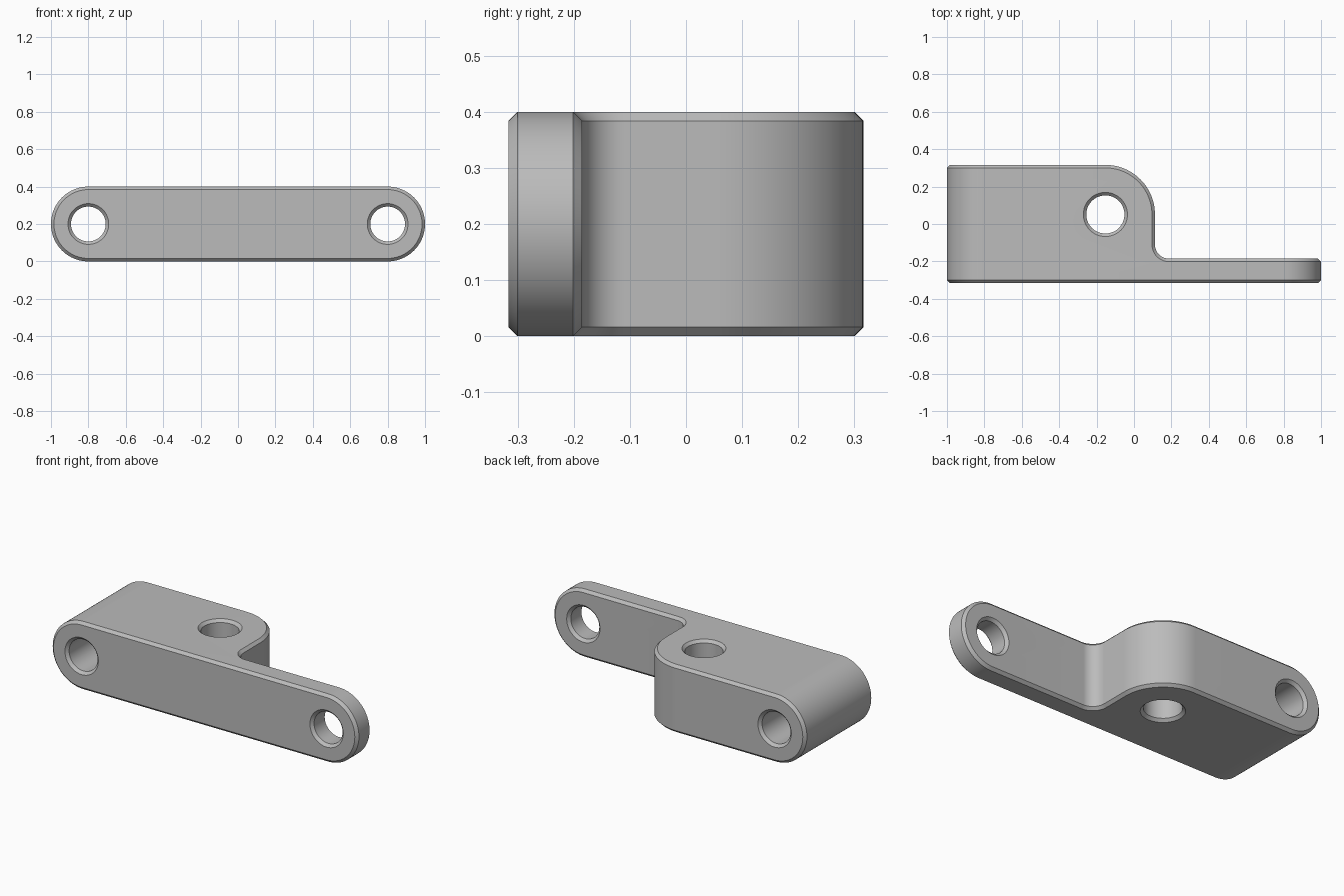
import bpy, bmesh
from math import cos, sin, pi, radians
from mathutils import Vector

if "Cube" in bpy.data.objects:
    bpy.data.objects.remove(bpy.data.objects["Cube"])

HALF_DEPTH, HEIGHT, CHAMFER = 0.316, 0.4, 0.016
PLATE_BACK = -0.185          # rear face of the thin arm
BOSS = Vector((-0.153, 0.051))
BOSS_R = HALF_DEPTH - BOSS.y
FILLET = 0.075
R = HEIGHT / 2

metal = bpy.data.materials.new("satin grey")
metal.use_nodes = True
grey = (0.5, 0.5, 0.5, 1)
metal.diffuse_color = grey
metal.node_tree.nodes["Principled BSDF"].inputs["Base Color"].default_value = grey


def arc(cx, cy, r, start, end, steps):
    angles = [radians(start + (end - start) * i / steps) for i in range(steps + 1)]
    return [(cx + r * cos(a), cy + r * sin(a)) for a in angles]


def prism(name, outline, to_3d, low, high):
    """Extrude a flat outline between two levels along the remaining axis."""
    bm = bmesh.new()
    face = bm.faces.new([bm.verts.new(to_3d(u, v, low)) for u, v in outline])
    shift = Vector(to_3d(0, 0, high)) - Vector(to_3d(0, 0, low))
    side = bmesh.ops.extrude_face_region(bm, geom=[face])["geom"]
    bmesh.ops.translate(bm, vec=shift, verts=[g for g in side if isinstance(g, bmesh.types.BMVert)])
    bmesh.ops.recalc_face_normals(bm, faces=bm.faces)
    mesh = bpy.data.meshes.new(name)
    bm.to_mesh(mesh)
    bm.free()
    mesh.materials.append(metal)
    obj = bpy.data.objects.new(name, mesh)
    bpy.context.collection.objects.link(obj)
    return obj


def along_y(u, v, w):
    return (u, w, v)


def along_z(u, v, w):
    return (u, v, w)


# Rounded bar seen from the front
bar = arc(1 - R, R, R, -90, 90, 40) + arc(R - 1, R, R, 90, 270, 40)
bracket = prism("bracket_body", bar, along_y, -1, 1)

# Stepped plan: deep block, rounded shoulder, filleted step, thin arm
wall = BOSS.x + BOSS_R
plan = [(-1.2, -HALF_DEPTH), (1.2, -HALF_DEPTH), (1.2, PLATE_BACK)]
plan += arc(wall + FILLET, PLATE_BACK + FILLET, FILLET, 270, 180, 14)
plan += arc(BOSS.x, BOSS.y, BOSS_R, 0, 90, 28)
plan += [(-1.2, HALF_DEPTH)]
tools = [(prism("plan_cutter", plan, along_z, -0.5, 1), "INTERSECT")]

# Bolt holes: one through each end, one down through the shoulder
for side, label in ((-1, "right"), (1, "left")):
    circle = arc(side * (1 - R), R, 0.093, 0, 360, 48)[:-1]
    tools.append((prism(label + "_hole_cutter", circle, along_y, -1, 1), "DIFFERENCE"))
circle = arc(BOSS.x, BOSS.y, 0.102, 0, 360, 48)[:-1]
tools.append((prism("shoulder_hole_cutter", circle, along_z, -0.5, 1), "DIFFERENCE"))

bpy.context.view_layer.objects.active = bracket
for cutter, operation in tools:
    mod = bracket.modifiers.new(cutter.name, "BOOLEAN")
    mod.operation, mod.object, mod.solver = operation, cutter, "EXACT"

# Chamfer on every sharp rim
bevel = bracket.modifiers.new("chamfer", "BEVEL")
bevel.width, bevel.segments = CHAMFER, 1
bevel.limit_method, bevel.angle_limit = "ANGLE", radians(40)
bevel.loop_slide = False
bevel.use_clamp_overlap = False

# Bake the modifiers, drop the cutters, and shade the curves smooth
for mod in list(bracket.modifiers):
    bpy.ops.object.modifier_apply(modifier=mod.name)
for cutter, _ in tools:
    bpy.data.objects.remove(cutter)
bpy.ops.object.select_all(action="DESELECT")
bracket.select_set(True)
bpy.ops.object.shade_smooth_by_angle(angle=radians(30))
